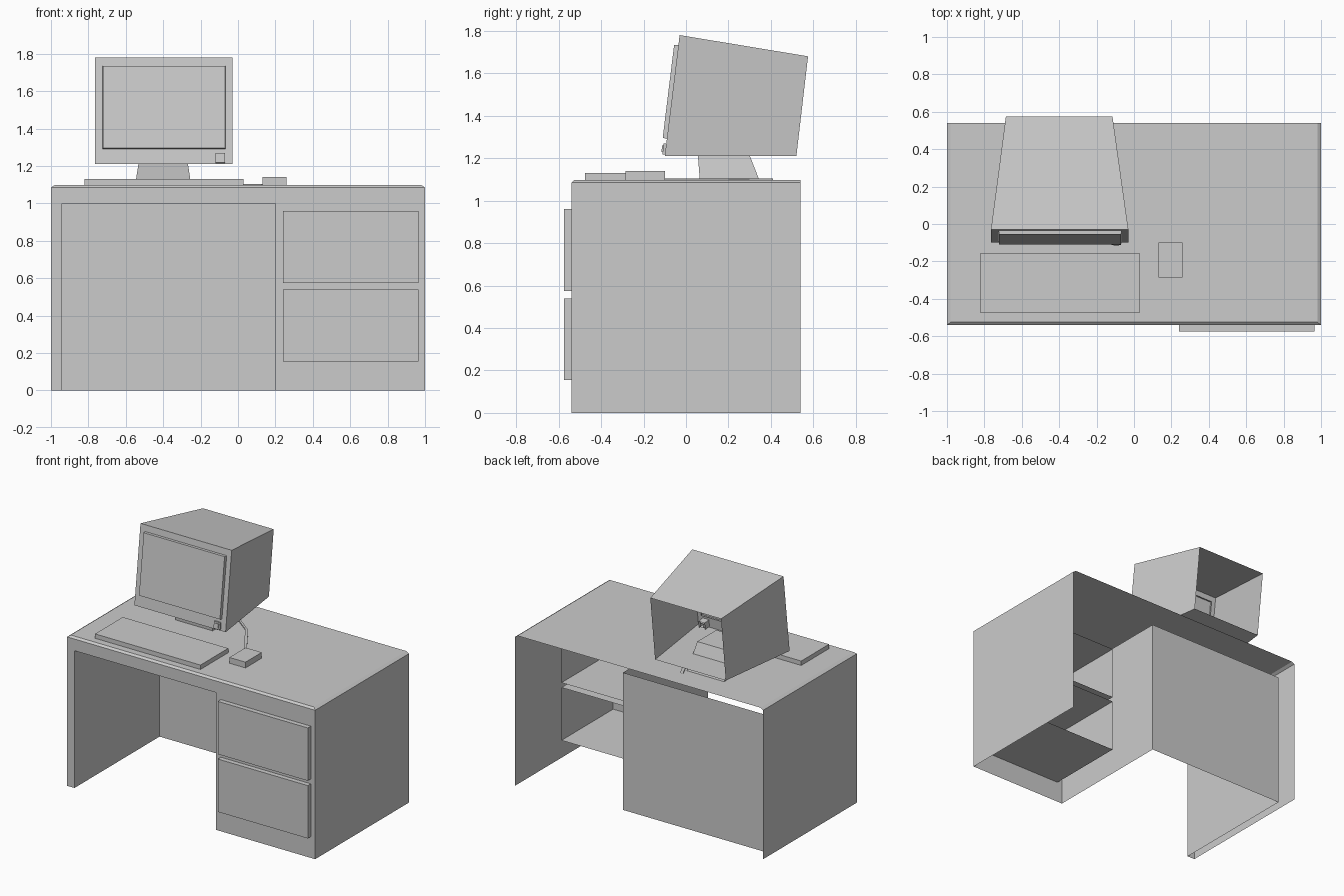
import bpy, bmesh

if "Cube" in bpy.data.objects:
    bpy.data.objects.remove(bpy.data.objects["Cube"])


def mesh(name, verts, faces):
    bm = bmesh.new()
    vs = [bm.verts.new(v) for v in verts]
    for f in faces:
        bm.faces.new([vs[i] for i in f])
    me = bpy.data.meshes.new(name)
    bm.to_mesh(me)
    bm.free()
    ob = bpy.data.objects.new(name, me)
    bpy.context.collection.objects.link(ob)
    return ob


def loft(name, a, b, cap_b=True):
    """Skin two matching four-point rings; the first is capped, the second optionally."""
    faces = [(0, 1, 2, 3)] + [(i, i + 4, (i + 1) % 4 + 4, (i + 1) % 4) for i in range(4)]
    if cap_b:
        faces.append((7, 6, 5, 4))
    return mesh(name, a + b, faces)


def ring_y(x0, x1, z0, z1, y):
    return [(x0, y, z0), (x1, y, z0), (x1, y, z1), (x0, y, z1)]


def ring_z(x0, x1, y0, y1, z):
    return [(x0, y0, z), (x1, y0, z), (x1, y1, z), (x0, y1, z)]


def box(name, x0, x1, y0, y1, z0, z1, open_back=False):
    return loft(name, ring_y(x0, x1, z0, z1, y0), ring_y(x0, x1, z0, z1, y1), not open_back)


F, B, KB = -0.54, 0.54, 0.44       # desk front, desk back, kneehole back
ZE, ZT = 1.085, 1.098              # edge of the top, upper surface

# Desk front with the kneehole notch
mesh("desk_front", [(-1, F, 0), (-.94, F, 0), (-.94, F, 1), (.2, F, 1),
                    (.2, F, 0), (1, F, 0), (1, F, ZE), (-1, F, ZE)], [range(8)])

# Outer sides
for name, x, order in (("left_side", -1, (3, 2, 1, 0)), ("right_side", 1, (0, 1, 2, 3))):
    mesh(name, [(x, F, 0), (x, B, 0), (x, B, ZE), (x, F, ZE)], [order])

# Kneehole: two walls and a back panel, open above and below
mesh("kneehole_panels",
     [(-.94, F, 0), (-.94, KB, 0), (.2, KB, 0), (.2, F, 0),
      (-.94, F, 1), (-.94, KB, 1), (.2, KB, 1), (.2, F, 1)],
     [(0, 1, 5, 4), (1, 2, 6, 5), (2, 3, 7, 6)])

# Desk top with a small chamfer on the front and sides
mesh("desk_top", ring_z(-1, 1, F, B, ZE) + ring_z(-.98, .98, F + .015, B, ZT),
     [(4, 5, 6, 7), (0, 1, 5, 4), (1, 2, 6, 5), (3, 0, 4, 7)])

# Drawers, boxes open at the back
for name, z in (("lower_drawer", .155), ("upper_drawer", .575)):
    box(name, .24, .965, -.575, .055, z, z + .385, open_back=True)

# Monitor casing, open at the back
front = [(-.765, -.1, 1.21), (-.03, -.1, 1.21), (-.03, -.03, 1.78), (-.765, -.03, 1.78)]
back = [(-.685, .52, 1.21), (-.115, .52, 1.21), (-.115, .575, 1.68), (-.685, .575, 1.68)]
loft("monitor_casing", front, back, cap_b=False)


def tilted_block(name, x0, x1, z0, z1, out, depth, inset=0):
    """Block standing proud of the leaning monitor front."""
    def ring(d, k):
        return [(x, -.1 + (z - 1.21) * .1228 - d, z + d * .1228)
                for x, z in ((x0 + k, z0 + k), (x1 - k, z0 + k), (x1 - k, z1 - k), (x0 + k, z1 - k))]
    return loft(name, ring(out, inset), ring(-depth, 0), cap_b=False)


# Screen and power button
tilted_block("screen", -.725, -.065, 1.29, 1.735, .02, .01, .004)
tilted_block("button_surround", -.12, -.07, 1.217, 1.268, .012, .05)
tilted_block("power_button", -.11, -.08, 1.227, 1.258, .018, .05)

# Monitor stand, running up into the casing
loft("monitor_stand", ring_z(-.52, -.28, .05, .27, 1.29), ring_z(-.55, -.25, .065, .345, ZT))

# Keyboard, mouse and mouse cord
box("keyboard", -.82, .03, -.475, -.155, ZT, 1.13)
box("mouse", .13, .26, -.285, -.098, ZT, 1.14)
path = [(.14, -.12), (-.07, .2), (-.2, .3), (-.25, .41)]
cord = mesh("mouse_cord",
            [(x + s, y, z) for x, y in path for s, z in ((-.012, ZT), (-.012, 1.105), (.012, 1.105), (.012, ZT))],
            [(4 * i + j, 4 * i + j + 4, 4 * i + j + 5, 4 * i + j + 1) for i in range(3) for j in range(3)])
